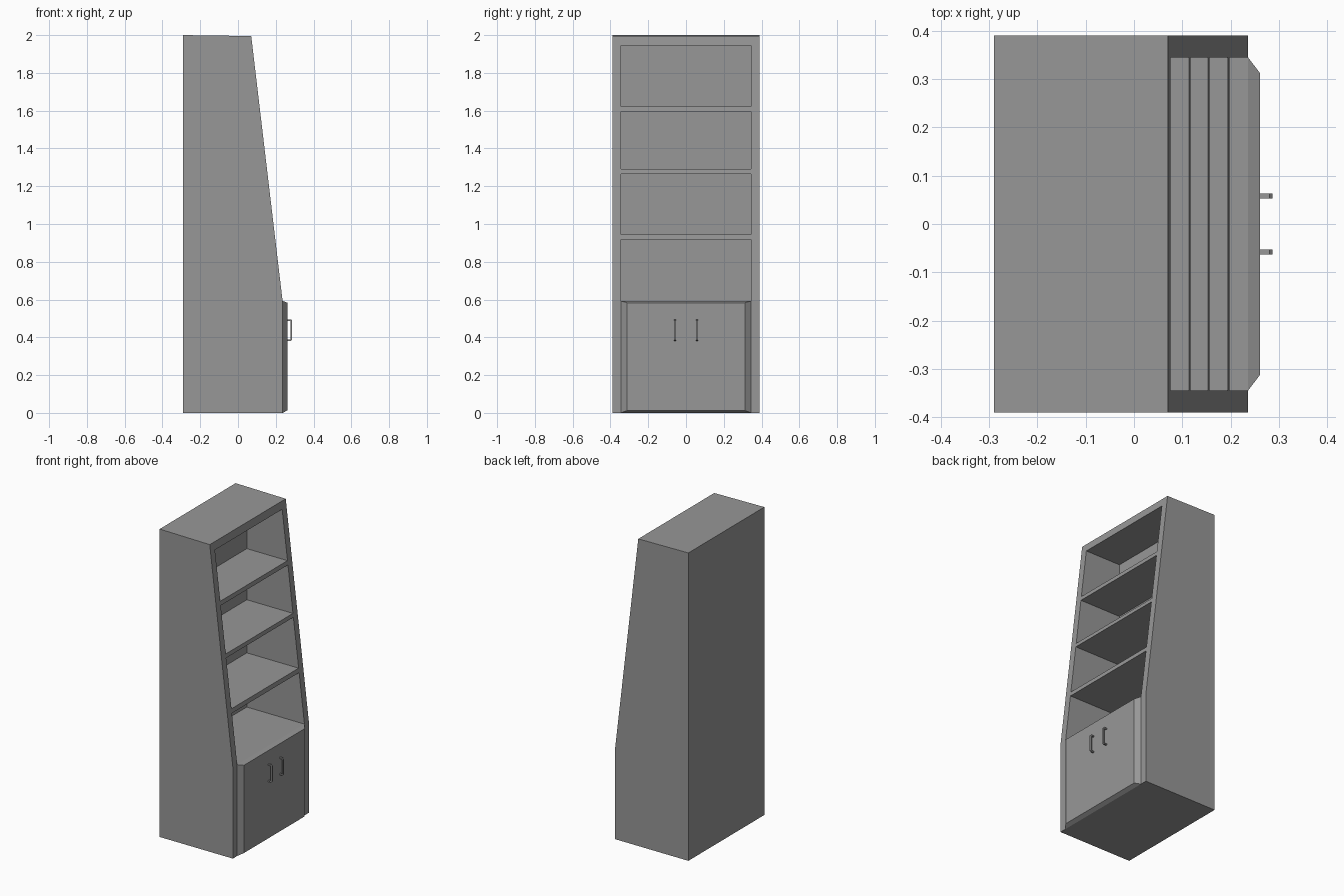
import bpy, bmesh

cube = bpy.data.objects.get("Cube")
if cube:
    bpy.data.objects.remove(cube, do_unlink=True)

grey = bpy.data.materials.new("plain grey")
grey.use_nodes = True
colour = (0.31, 0.31, 0.31, 1)
grey.diffuse_color = colour
grey.node_tree.nodes["Principled BSDF"].inputs["Base Color"].default_value = colour


def finish(name, bm):
    """Turn a bmesh into a named grey object."""
    bmesh.ops.recalc_face_normals(bm, faces=bm.faces)
    mesh = bpy.data.meshes.new(name)
    bm.to_mesh(mesh)
    bm.free()
    mesh.materials.append(grey)
    obj = bpy.data.objects.new(name, mesh)
    bpy.context.collection.objects.link(obj)
    return obj


def prism(name, profile, y0, y1):
    """Extrude an x-z profile along y."""
    bm = bmesh.new()
    face = bm.faces.new([bm.verts.new((x, y0, z)) for x, z in profile])
    new = bmesh.ops.extrude_face_region(bm, geom=[face])["geom"]
    moved = [v for v in new if isinstance(v, bmesh.types.BMVert)]
    bmesh.ops.translate(bm, verts=moved, vec=(0, y1 - y0, 0))
    return finish(name, bm)


BACK, FRONT, HALF, INNER = -0.29, 0.236, 0.39, 0.345
CABINET_TOP = 0.593

# Solid carcass with a leaning front above the cabinet
carcass = prism("bookcase_carcass", [
    (BACK, 0), (FRONT, 0), (FRONT, CABINET_TOP), (0.07, 1.995), (BACK, 2)], -HALF, HALF)

# Shelf compartments, open to +x
for low, high in [(CABINET_TOP, 0.917), (0.945, 1.265), (1.29, 1.595), (1.622, 1.945)]:
    cutter = prism("compartment_cutter", [
        (-0.178, low), (0.5, low), (0.5, high), (-0.178, high)], -INNER, INNER)
    cutter.hide_render = True
    mod = carcass.modifiers.new("compartment", "BOOLEAN")
    mod.operation = "DIFFERENCE"
    mod.solver = "EXACT"
    mod.object = cutter
    bpy.context.view_layer.objects.active = carcass
    bpy.ops.object.modifier_apply(modifier=mod.name)
    bpy.data.objects.remove(cutter, do_unlink=True)

# Cabinet front panel with bevelled border
bm = bmesh.new()
rings = []
for x, y, z0, z1 in [(FRONT, INNER, 0, CABINET_TOP), (0.261, 0.312, 0.013, 0.583)]:
    rings.append([bm.verts.new((x, a, b)) for a, b in [(-y, z0), (y, z0), (y, z1), (-y, z1)]])
back, front = rings
bm.faces.new(back)
bm.faces.new(front)
for i in range(4):
    j = (i + 1) % 4
    bm.faces.new((back[i], back[j], front[j], front[i]))
finish("cabinet_front", bm)

# Pair of bracket handles with clipped corners
X, OUT, LOW, HIGH, T, C = 0.26, 0.287, 0.381, 0.495, 0.008, 0.006
handle = [(X, LOW), (OUT - C, LOW), (OUT, LOW + C), (OUT, HIGH - C), (OUT - C, HIGH), (X, HIGH),
          (X, HIGH - T), (OUT - T, HIGH - T), (OUT - T, LOW + T), (X, LOW + T)]
for side, y in [("right", -0.058), ("left", 0.058)]:
    prism(side + "_handle", handle, y - 0.005, y + 0.005)
